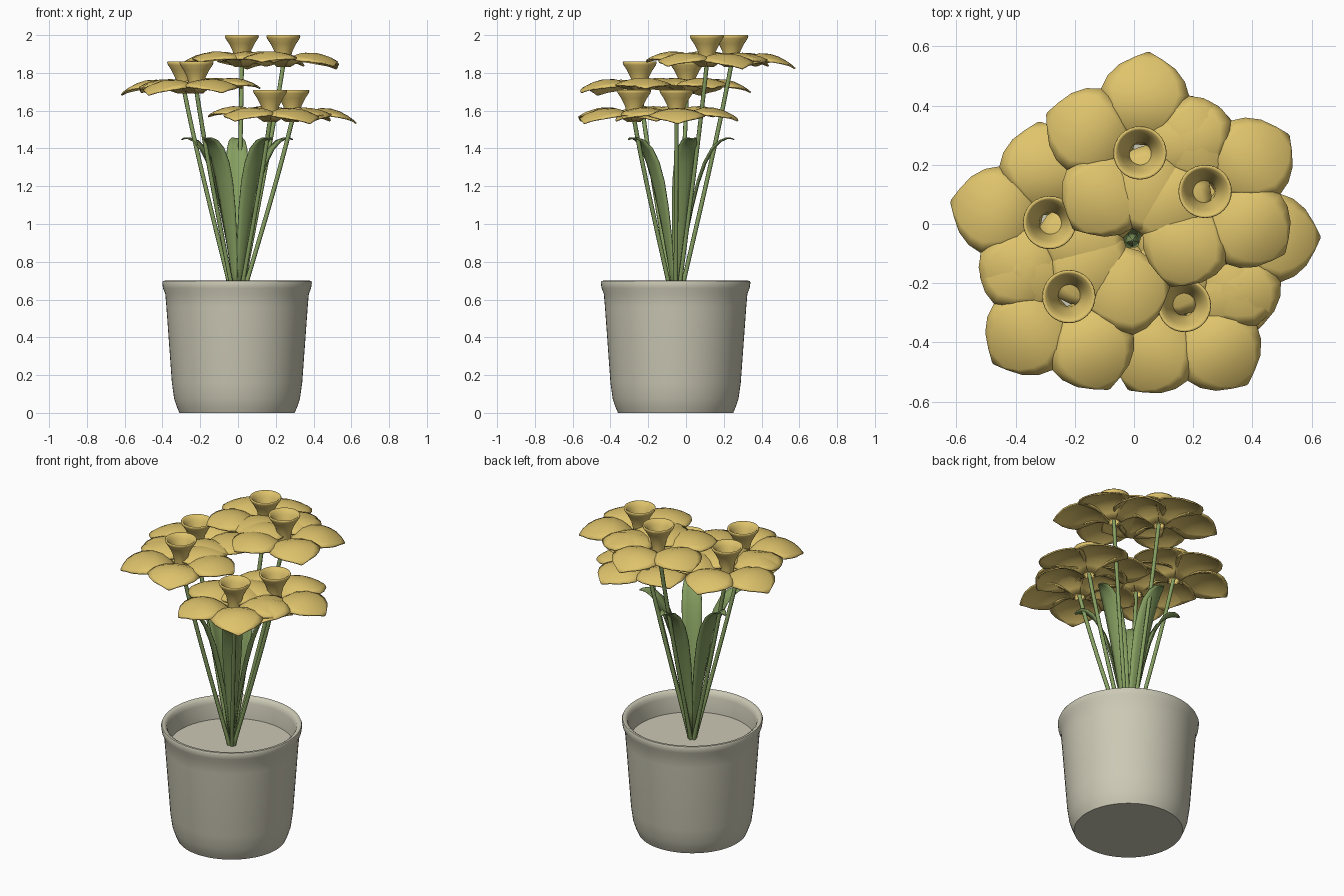
import bpy, bmesh, math
from mathutils import Vector

old = bpy.data.objects.get("Cube")
if old:
    bpy.data.objects.remove(old, do_unlink=True)

CENTRE = Vector((-0.005, -0.055, 0))
SOIL_Z = 0.57


def material(name, rgb):
    m = bpy.data.materials.new(name)
    m.use_nodes = True
    colour = (*rgb, 1)
    m.diffuse_color = colour
    m.node_tree.nodes["Principled BSDF"].inputs["Base Color"].default_value = colour
    return m


stone = material("pale clay", (0.60, 0.58, 0.46))
yellow = material("petal yellow", (0.74, 0.55, 0.15))
green = material("leaf green", (0.24, 0.35, 0.12))


def make_mesh(bm, name, mat):
    bmesh.ops.recalc_face_normals(bm, faces=bm.faces)
    for f in bm.faces:
        f.smooth = True
    me = bpy.data.meshes.new(name)
    bm.to_mesh(me)
    bm.free()
    me.materials.append(mat)
    return me


def place(me, name, location, angle=0.0, thickness=0.0):
    ob = bpy.data.objects.new(name, me)
    bpy.context.collection.objects.link(ob)
    ob.location = location
    ob.rotation_euler.z = angle
    if thickness:
        mod = ob.modifiers.new("thickness", "SOLIDIFY")
        mod.thickness = thickness
        mod.offset = 0
    return ob


def smooth_edges(ob, degrees):
    bpy.ops.object.select_all(action="DESELECT")
    ob.select_set(True)
    bpy.context.view_layer.objects.active = ob
    bpy.ops.object.shade_smooth_by_angle(angle=math.radians(degrees))


def lathe(profile, name, mat, steps=48):
    bm = bmesh.new()
    verts = [bm.verts.new((r, 0, z)) for r, z in profile]
    edges = [bm.edges.new(pair) for pair in zip(verts, verts[1:])]
    bmesh.ops.spin(bm, geom=verts + edges, axis=(0, 0, 1), cent=(0, 0, 0),
                   angle=math.tau, steps=steps)
    bmesh.ops.remove_doubles(bm, verts=bm.verts, dist=1e-5)
    return make_mesh(bm, name, mat)


def grid(bm, rows):
    """Skin rows of points with quads."""
    vs = [[bm.verts.new(p) for p in row] for row in rows]
    for a, b in zip(vs, vs[1:]):
        for j in range(len(a) - 1):
            bm.faces.new((a[j], a[j + 1], b[j + 1], b[j]))


# Pot with rounded rim, hollow top and inner floor
pot_profile = [(0, 0), (0.305, 0), (0.318, 0.03), (0.333, 0.075), (0.345, 0.16),
               (0.374, 0.56), (0.38, 0.63), (0.392, 0.66), (0.396, 0.69),
               (0.392, 0.699), (0.38, 0.70), (0.366, 0.69), (0.358, 0.665),
               (0.35, SOIL_Z), (0, SOIL_Z)]
pot = place(lathe(pot_profile, "pot", stone, 64), "pot", CENTRE)
smooth_edges(pot, 45)

# Trumpet: open funnel with a rolled rim, measured down from its top
trumpet_mesh = lathe(
    [(0.036, -0.17), (0.038, -0.13), (0.048, -0.085), (0.068, -0.045),
     (0.086, -0.018), (0.09, -0.006), (0.087, 0), (0.078, -0.005),
     (0.064, -0.03), (0.046, -0.075), (0.035, -0.125), (0.032, -0.17)],
    "trumpet", yellow, 32)

# Petal rows: distance out, half width, height below the trumpet top
PETAL = [(0.03, 0.02, -0.165), (0.06, 0.045, -0.138), (0.10, 0.085, -0.112),
         (0.15, 0.125, -0.096), (0.205, 0.148, -0.096), (0.25, 0.130, -0.107),
         (0.29, 0.095, -0.125), (0.318, 0.048, -0.142), (0.339, 0.004, -0.158)]


def petals():
    bm = bmesh.new()
    for k in range(5):
        a = math.tau * k / 5
        droop = 0.02 * math.cos(a)
        rows = []
        for r, w, z in PETAL:
            row = []
            for j in range(-4, 5):
                t = j / 4
                y = w * t
                h = z - 1.6 * y * y - droop * (r / 0.34) ** 2
                row.append((r * math.cos(a) - y * math.sin(a),
                            r * math.sin(a) + y * math.cos(a), h))
            rows.append(row)
        grid(bm, rows)
    return make_mesh(bm, "petals", yellow)


petal_mesh = petals()


def stem(top, name):
    """Thin tube leaning out from the soil and straightening at the flower."""
    base = CENTRE + Vector((0, 0, SOIL_Z - 0.02))
    foot = Vector((top.x, top.y, 0)) - Vector((CENTRE.x, CENTRE.y, 0))
    cu = bpy.data.curves.new(name, "CURVE")
    cu.dimensions = "3D"
    cu.bevel_depth = 0.0115
    cu.bevel_resolution = 2
    cu.use_fill_caps = True
    cu.materials.append(green)
    sp = cu.splines.new("BEZIER")
    sp.bezier_points.add(1)
    end = top - Vector((0, 0, 0.155))
    lean = (end - base) / 3
    ends = [(base + foot * 0.03, lean), (end, lean - foot * 0.06)]
    for p, (co, d) in zip(sp.bezier_points, ends):
        p.co, p.handle_left, p.handle_right = co, co - d, co + d
    ob = bpy.data.objects.new(name, cu)
    bpy.context.collection.objects.link(ob)


# Flowers in three height pairs, each with one petal pointing outward
FLOWERS = [(0.02, 0.24, 2.0), (0.24, 0.11, 2.0), (-0.285, 0.005, 1.86),
           (-0.22, -0.245, 1.86), (0.17, -0.275, 1.71), (0.288, -0.05, 1.71)]
for i, co in enumerate(FLOWERS, 1):
    top = Vector(co)
    out = top - CENTRE
    angle = math.atan2(out.y, out.x)
    place(trumpet_mesh, f"trumpet_{i}", top)
    place(petal_mesh, f"petals_{i}", top, angle, 0.008)
    stem(top, f"stem_{i}")

# Leaf rows: distance out, height, half width
LEAF = [(0.004, 0.56, 0.006), (0.028, 0.75, 0.022), (0.057, 0.92, 0.035),
        (0.09, 1.08, 0.047), (0.125, 1.22, 0.055), (0.16, 1.32, 0.057),
        (0.20, 1.395, 0.053), (0.24, 1.437, 0.043), (0.275, 1.453, 0.029),
        (0.297, 1.452, 0.016), (0.31, 1.446, 0.003)]
bm = bmesh.new()
grid(bm, [[(r + 0.012 * t * t * w / 0.057 * -1, w * t, z + 0.006 * t * t * w / 0.057)
           for t in (-1, -0.5, 0, 0.5, 1)] for r, z, w in LEAF])
leaf_mesh = make_mesh(bm, "leaf", green)
for k in range(5):
    place(leaf_mesh, f"leaf_{k + 1}", CENTRE, math.pi / 2 + math.tau * k / 5, 0.006)
